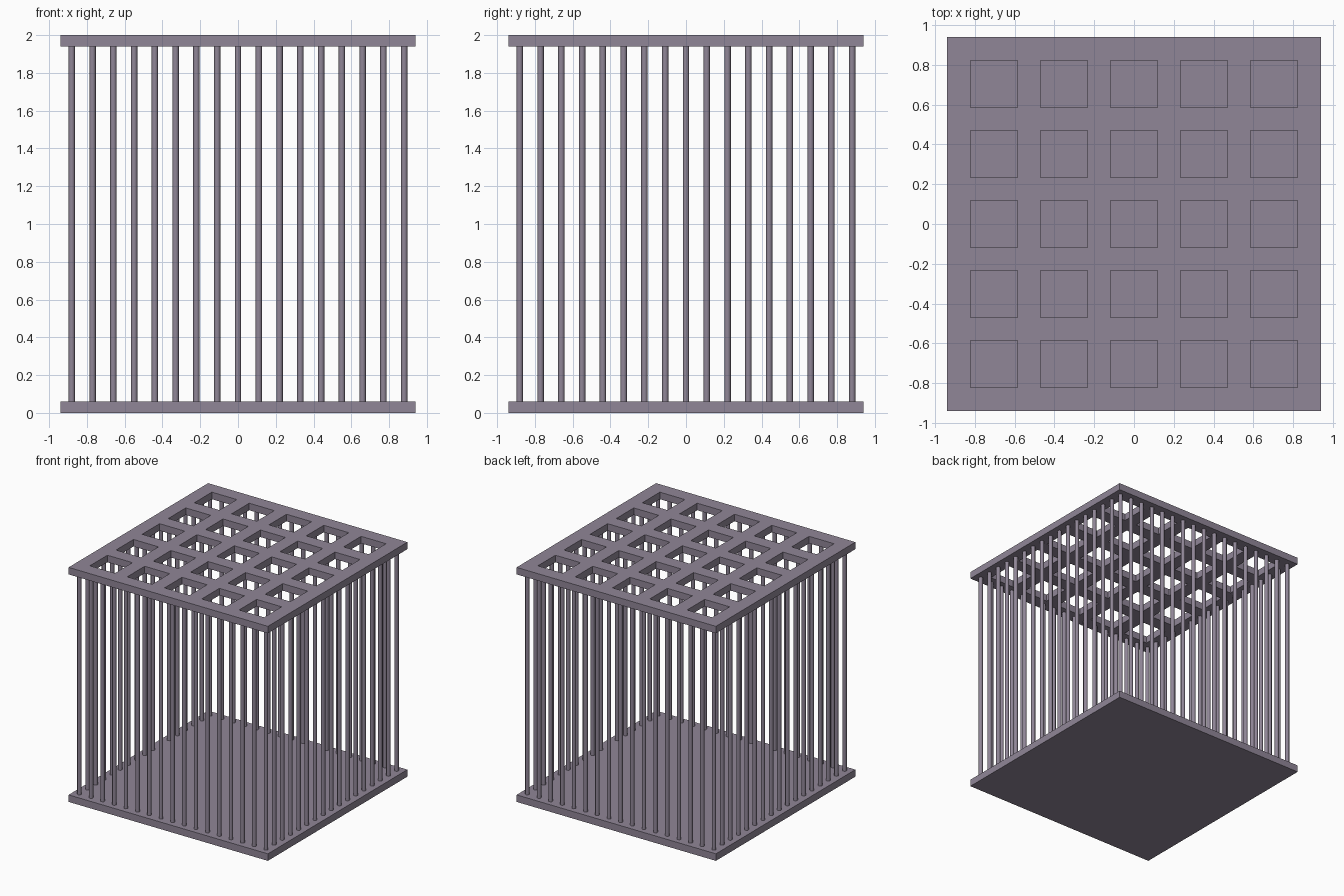
import bpy, bmesh, math
from mathutils import Vector

if "Cube" in bpy.data.objects:
    bpy.data.objects.remove(bpy.data.objects["Cube"])

HALF = 0.94       # half width of the plates
THICK = 0.06      # plate thickness
HEIGHT = 2.0
PITCH, HOLE = 0.352, 0.118   # hole spacing and half size
BAR_EDGE, BAR_N, BAR_R = 0.88, 17, 0.017

metal = bpy.data.materials.new("mauve grey metal")
metal.diffuse_color = (0.28, 0.24, 0.31, 1)
metal.use_nodes = True
metal.node_tree.nodes["Principled BSDF"].inputs["Base Color"].default_value = metal.diffuse_color


def finish(bm, name):
    bmesh.ops.recalc_face_normals(bm, faces=bm.faces[:])
    mesh = bpy.data.meshes.new(name)
    bm.to_mesh(mesh)
    bm.free()
    mesh.materials.append(metal)
    obj = bpy.data.objects.new(name, mesh)
    bpy.context.collection.objects.link(obj)
    return obj


def plate(name, z, cuts, is_hole):
    """Flat plate made of grid cells, leaving the hole cells open."""
    bm = bmesh.new()
    grid = [[bm.verts.new((x, y, z)) for y in cuts] for x in cuts]
    n = len(cuts) - 1
    for i in range(n):
        for j in range(n):
            if not is_hole(i, j):
                bm.faces.new((grid[i][j], grid[i + 1][j],
                              grid[i + 1][j + 1], grid[i][j + 1]))
    ext = bmesh.ops.extrude_face_region(bm, geom=bm.faces[:], use_keep_orig=True)
    top = [v for v in ext["geom"] if isinstance(v, bmesh.types.BMVert)]
    bmesh.ops.translate(bm, verts=top, vec=Vector((0, 0, THICK)))
    return finish(bm, name)


# Solid floor plate
plate("base_plate", 0, [-HALF, HALF], lambda i, j: False)

# Top plate with five by five square holes
cuts = [-HALF]
for k in range(-2, 3):
    cuts += [k * PITCH - HOLE, k * PITCH + HOLE]
cuts.append(HALF)
plate("top_grille", HEIGHT - THICK, cuts, lambda i, j: i % 2 and j % 2)

# Upright round bars around the perimeter
bm = bmesh.new()
bmesh.ops.create_cone(bm, cap_ends=True, segments=12, radius1=BAR_R,
                      radius2=BAR_R, depth=HEIGHT - 2 * THICK + 0.02)
bar = finish(bm, "bar")
bpy.context.view_layer.objects.active = bar
bar.select_set(True)
bpy.ops.object.shade_smooth_by_angle(angle=math.radians(40))

step = 2 * BAR_EDGE / (BAR_N - 1)
spots = [(i, j) for i in range(BAR_N) for j in range(BAR_N)
         if i in (0, BAR_N - 1) or j in (0, BAR_N - 1)]
for n, (i, j) in enumerate(spots):
    obj = bar if n == 0 else bar.copy()
    if n:
        bpy.context.collection.objects.link(obj)
    obj.location = (-BAR_EDGE + i * step, -BAR_EDGE + j * step, HEIGHT / 2)
